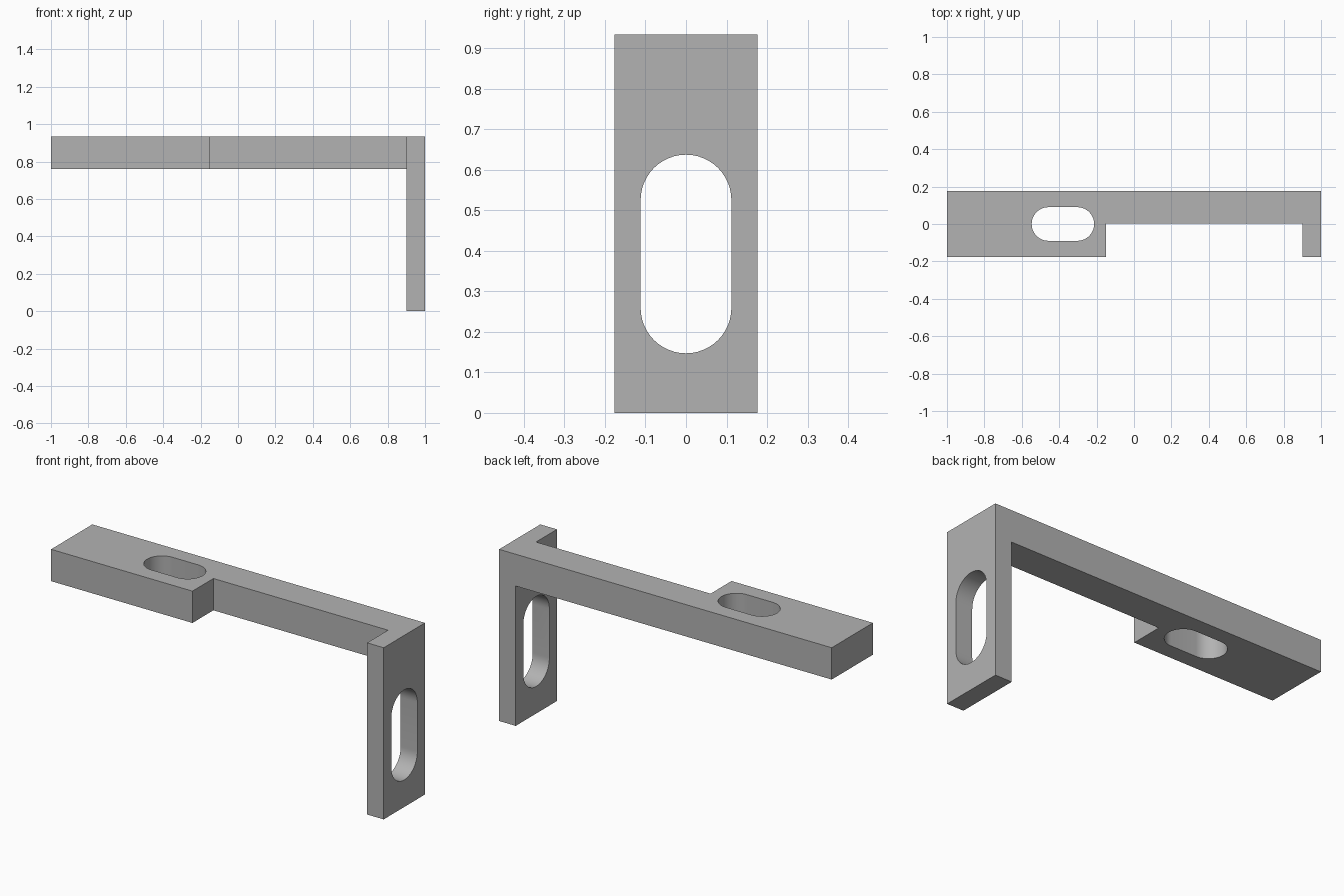
import bpy, bmesh
from math import pi, cos, sin, radians
from mathutils import Matrix, Vector

if "Cube" in bpy.data.objects:
    bpy.data.objects.remove(bpy.data.objects["Cube"], do_unlink=True)

HALF_W, HEIGHT, LEG_IN, ARM_LOW = 0.177, 0.933, 0.9, 0.76

grey = bpy.data.materials.new("plain grey")
grey.use_nodes = True
colour = (0.45, 0.45, 0.45, 1)
grey.diffuse_color = colour
grey.node_tree.nodes["Principled BSDF"].inputs["Base Color"].default_value = colour


def prism(name, outline, start, direction):
    """Extrude a closed outline of 3D points, offset by start, along direction."""
    bm = bmesh.new()
    face = bm.faces.new([bm.verts.new(Vector(p) + Vector(start)) for p in outline])
    new = bmesh.ops.extrude_face_region(bm, geom=[face])["geom"]
    bmesh.ops.translate(bm, vec=direction,
                        verts=[v for v in new if isinstance(v, bmesh.types.BMVert)])
    bmesh.ops.recalc_face_normals(bm, faces=bm.faces)
    mesh = bpy.data.meshes.new(name)
    bm.to_mesh(mesh)
    bm.free()
    mesh.materials.append(grey)
    obj = bpy.data.objects.new(name, mesh)
    bpy.context.collection.objects.link(obj)
    return obj


def slot_outline(half_length, radius, steps=24):
    """Rounded slot lying along x in the xy plane."""
    points = []
    for side in (1, -1):
        for i in range(steps + 1):
            a = -pi / 2 + pi * i / steps
            points.append(Vector((side * (half_length - radius + radius * cos(a)),
                                  side * radius * sin(a), 0)))
    return points


# L-shaped body: long arm with a leg at its left end
profile = [(-1, ARM_LOW), (LEG_IN, ARM_LOW), (LEG_IN, 0), (1, 0), (1, HEIGHT), (-1, HEIGHT)]
bracket = prism("bracket", [(x, 0, z) for x, z in profile],
                (0, -HALF_W, 0), (0, 2 * HALF_W, 0))

# Notch in the front half of the arm
notch = prism("notch_cutter", [(-0.15, -0.3, 0), (LEG_IN, -0.3, 0), (LEG_IN, 0.003, 0), (-0.15, 0.003, 0)],
              (0, 0, 0.5), (0, 0, 0.7))

# Slots through the arm and the leg
arm_slot = prism("arm_slot_cutter", slot_outline(0.167, 0.09), (-0.38, 0, 0.5), (0, 0, 0.7))
upright = Matrix.Rotation(-pi / 2, 3, "Y")
leg_slot = prism("leg_slot_cutter", [upright @ p for p in slot_outline(0.245, 0.112)],
                 (0.8, 0, 0.392), (0.4, 0, 0))

bpy.ops.object.select_all(action="DESELECT")
bracket.select_set(True)
bpy.context.view_layer.objects.active = bracket
for cutter in (notch, arm_slot, leg_slot):
    mod = bracket.modifiers.new(cutter.name, "BOOLEAN")
    mod.operation, mod.solver, mod.object = "DIFFERENCE", "EXACT", cutter
    bpy.ops.object.modifier_apply(modifier=mod.name)
    bpy.data.objects.remove(cutter, do_unlink=True)

bpy.ops.object.shade_smooth_by_angle(angle=radians(30))
